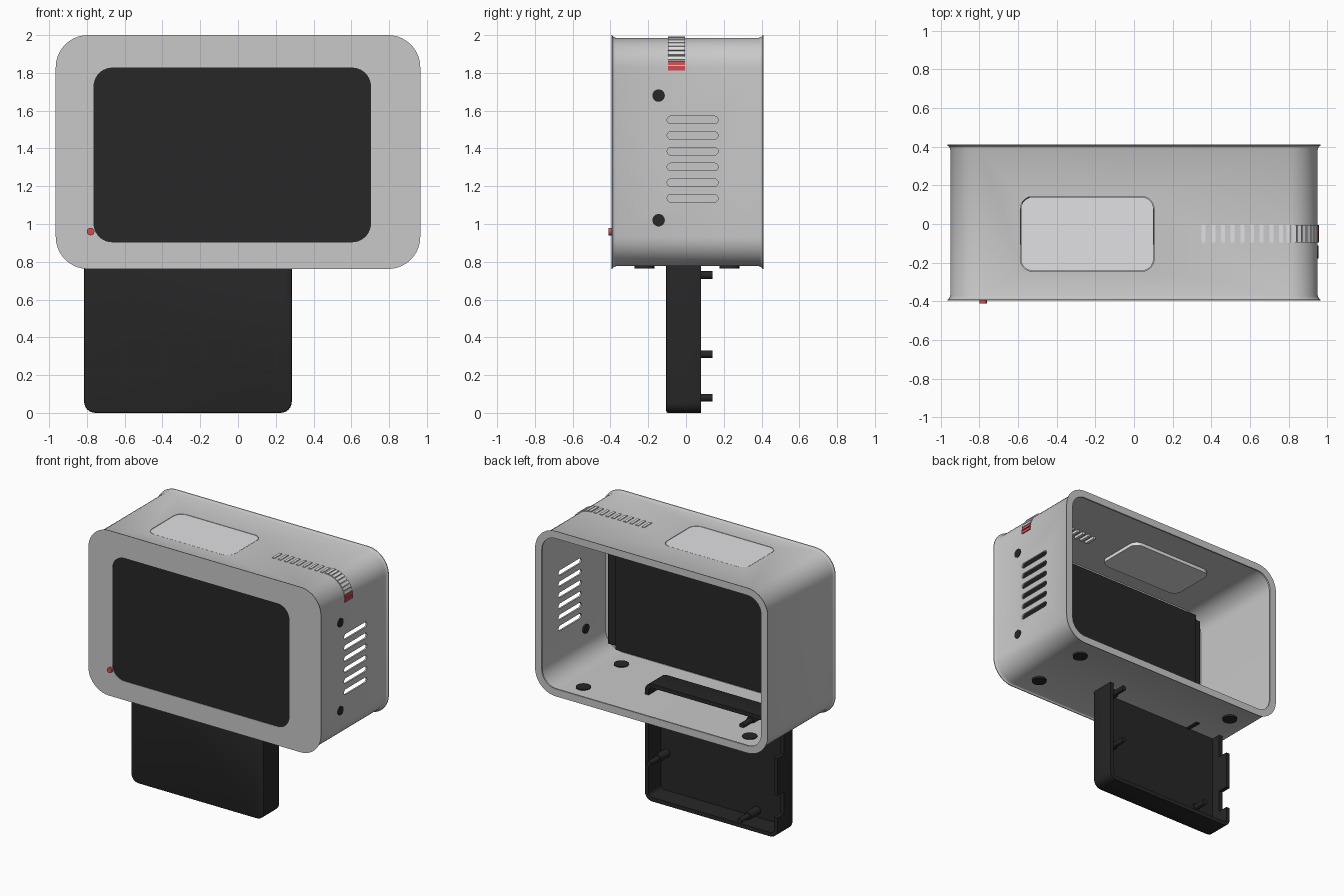
import bpy, bmesh, math
from mathutils import Matrix, Vector

if "Cube" in bpy.data.objects:
    bpy.data.objects.remove(bpy.data.objects["Cube"])


def material(name, rgb):
    m = bpy.data.materials.new(name)
    m.diffuse_color = (*rgb, 1)
    m.use_nodes = True
    m.node_tree.nodes["Principled BSDF"].inputs["Base Color"].default_value = m.diffuse_color
    return m


GREY = material("shell grey", (0.58, 0.58, 0.58))
PALE = material("pale diffuser", (0.75, 0.75, 0.77))
DARK = material("charcoal", (0.02, 0.02, 0.02))
RED = material("indicator red", (0.65, 0.075, 0.085))


def finish(bm, name, mat):
    bmesh.ops.recalc_face_normals(bm, faces=bm.faces)
    me = bpy.data.meshes.new(name)
    bm.to_mesh(me)
    bm.free()
    ob = bpy.data.objects.new(name, me)
    bpy.context.collection.objects.link(ob)
    me.materials.append(mat)
    return ob


def smooth(ob):
    bpy.ops.object.select_all(action='DESELECT')
    ob.select_set(True)
    bpy.context.view_layer.objects.active = ob
    bpy.ops.object.shade_smooth_by_angle(angle=math.radians(30))


def rounded(u0, u1, v0, v1, r, n=10):
    """Rounded rectangle outline."""
    pts = []
    for cu, cv, a0 in ((u1 - r, v1 - r, 0), (u0 + r, v1 - r, 90),
                       (u0 + r, v0 + r, 180), (u1 - r, v0 + r, 270)):
        for i in range(n + 1):
            a = math.radians(a0 + 90 * i / n)
            pts.append((cu + r * math.cos(a), cv + r * math.sin(a)))
    return pts


PLACE = {'x': lambda u, v, d: (d, u, v),
         'y': lambda u, v, d: (u, d, v),
         'z': lambda u, v, d: (u, v, d)}


def loft(name, rings, mat, axis='y', loop=False):
    """Skin (outline, depth) rings, either capped or closed into a loop."""
    bm = bmesh.new()
    vs = [[bm.verts.new(PLACE[axis](u, v, d)) for u, v in pts] for pts, d in rings]
    n = len(vs[0])
    for a, b in zip(vs, vs[1:] + ([vs[0]] if loop else [])):
        for i in range(n):
            bm.faces.new((a[i], a[(i + 1) % n], b[(i + 1) % n], b[i]))
    if not loop:
        bm.faces.new(vs[0])
        bm.faces.new(vs[-1])
    return finish(bm, name, mat)


def plate(name, u0, u1, v0, v1, r, d0, d1, mat, axis='y', n=10):
    pts = rounded(u0, u1, v0, v1, r, n)
    return loft(name, [(pts, d0), (pts, d1)], mat, axis)


def disc(name, u, v, r, d0, d1, mat, axis):
    pts = [(u + r * math.cos(i * math.pi / 12), v + r * math.sin(i * math.pi / 12))
           for i in range(24)]
    ob = loft(name, [(pts, d0), (pts, d1)], mat, axis)
    smooth(ob)
    return ob


def box(name, centre, size, mat, tilt=0):
    bm = bmesh.new()
    bmesh.ops.create_cube(bm, size=1, matrix=Matrix.Translation(centre)
                          @ Matrix.Rotation(tilt, 4, 'Y')
                          @ Matrix.Diagonal((*size, 1)))
    return finish(bm, name, mat)


def cut(ob, cutters):
    for c in cutters:
        mod = ob.modifiers.new("cut", 'BOOLEAN')
        mod.operation, mod.solver, mod.object = 'DIFFERENCE', 'EXACT', c
        bpy.context.view_layer.objects.active = ob
        bpy.ops.object.modifier_apply(modifier=mod.name)
        bpy.data.objects.remove(c)


# Shell: thin open-backed tube with flared lips, a back rim and a framed front
def shell_ring(off):
    return rounded(-0.95 - off, 0.95 + off, 0.777 - off, 1.985 + off, 0.155 + off)


WALL = -0.012
window = rounded(-0.765, 0.704, 0.903, 1.828, 0.10)
body = loft("shell", [
    (window, -0.395), (shell_ring(0.015), -0.395), (shell_ring(0.014), -0.39),
    (shell_ring(0.005), -0.383), (shell_ring(0), -0.37),
    (shell_ring(0), 0.385), (shell_ring(0.005), 0.398), (shell_ring(0.014), 0.405),
    (shell_ring(0.015), 0.41), (shell_ring(-0.04), 0.41), (shell_ring(-0.04), 0.398),
    (shell_ring(WALL), 0.39), (shell_ring(WALL), -0.383), (window, -0.383)],
    GREY, loop=True)

# Side vents and top window openings
cutters = [plate("vent_cutter", -0.10, 0.17, z - 0.02, z + 0.02, 0.0199,
                 0.85, 1.05, GREY, 'x', 5)
           for z in (1.136 + 0.083 * i for i in range(6))]
cutters.append(plate("window_cutter", -0.588, 0.104, -0.245, 0.142, 0.065,
                     1.9, 2.1, GREY, 'z'))
cut(body, cutters)
smooth(body)

# Top window pane, hanging a little below the ceiling
smooth(plate("top_pane", -0.585, 0.101, -0.242, 0.139, 0.062, 1.95, 1.984, PALE, 'z'))

# Display: front pane, rear block and wider mounting plate
smooth(plate("screen", -0.765, 0.704, 0.903, 1.828, 0.10, -0.392, -0.36, DARK))
box("screen_back", (-0.015, -0.34, 1.372), (1.63, 0.06, 1.075), DARK)
box("screen_mount", (-0.005, -0.357, 1.37), (1.77, 0.045, 1.04), DARK)

# Status light on the front
disc("status_light", -0.78, 0.96, 0.02, -0.41, -0.36, RED, 'y')

# Light strip: flat run on top, then wrapped round the corner, red at its end
for i in range(9):
    box("light_bar", (0.36 + 0.05 * i, -0.05, 1.972), (0.021, 0.09, 0.036), PALE)
for i in range(10):
    a = math.radians(88 - 10 * i)
    out = Vector((math.cos(a), 0, math.sin(a)))
    box("corner_light_bar", Vector((0.795, -0.05, 1.83)) + out * 0.144,
        (0.036, 0.09, 0.022), RED if i > 7 else PALE, -a)

# Side screws and feet
for z in (1.02, 1.68):
    disc("side_screw", -0.145, z, 0.033, 0.925, 0.955, DARK, 'x')
for x in (-0.69, 0.69):
    for y in (-0.22, 0.23):
        disc("foot", x, y, 0.052, 0.764, 0.795, DARK, 'z')


# Board tray hanging through the floor, open at the back
def tray_ring(off):
    return rounded(-0.815 + off, 0.285 - off, off, 0.88 - off, 0.06 - off, 6)


tray = loft("tray", [
    (tray_ring(0.01), -0.105), (tray_ring(0.003), -0.102), (tray_ring(0), -0.095),
    (tray_ring(0), 0.08), (tray_ring(0.03), 0.08), (tray_ring(0.03), -0.07)], DARK)

# Connector notches in the tray's left wall
cut(tray, [box("notch_cutter", (-0.81, 0.06, (a + b) / 2), (0.12, 0.12, b - a), DARK)
           for a, b in ((0.155, 0.32), (0.60, 0.79))])
smooth(tray)

# Board posts with thicker bases
for x, z in ((0.21, 0.31), (0.21, 0.73), (-0.54, 0.08), (-0.56, 0.80)):
    disc("board_post", x, z, 0.02, -0.08, 0.14, DARK, 'y')
    disc("post_base", x, z, 0.03, -0.08, 0.04, DARK, 'y')
